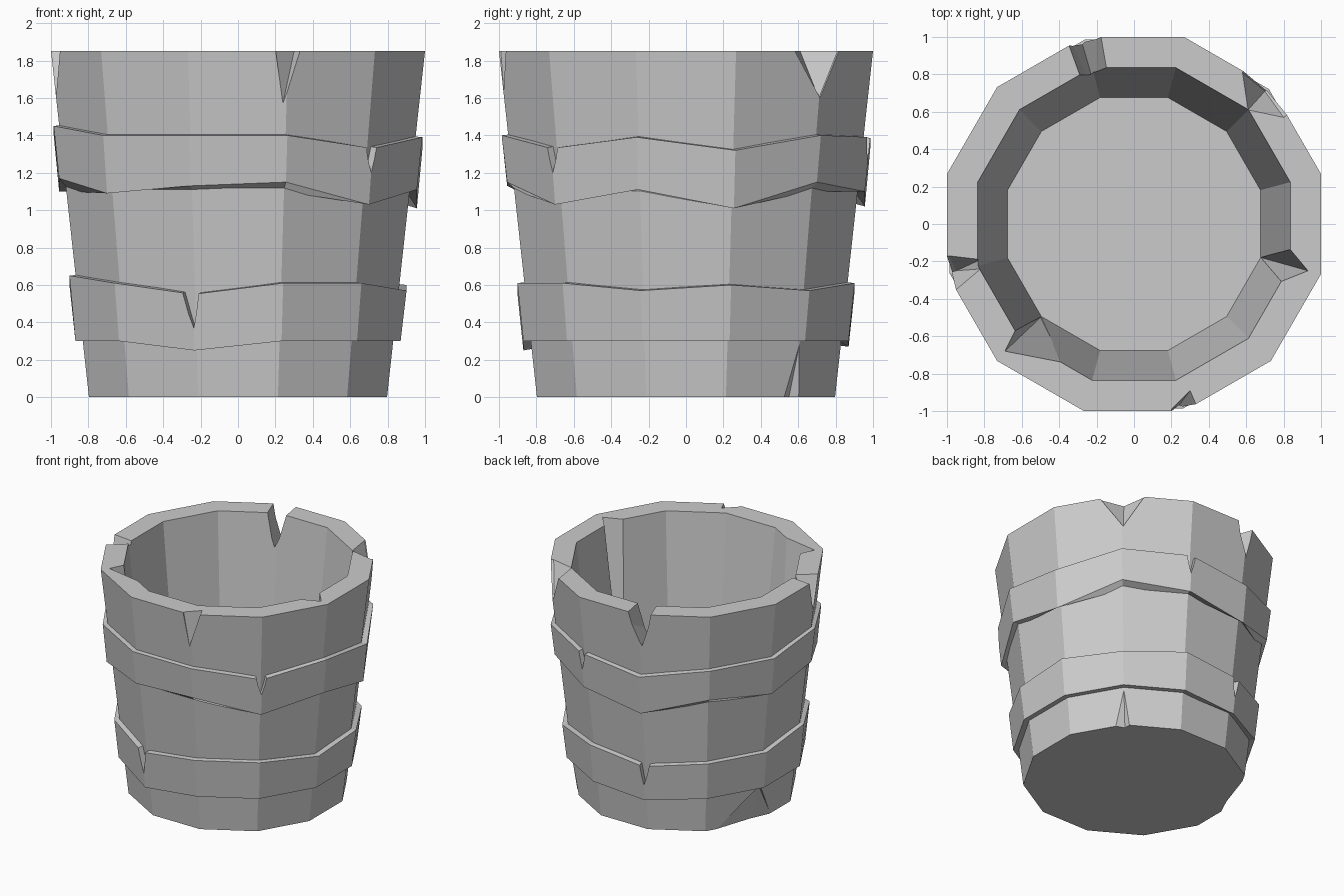
import bpy, bmesh
from math import cos, sin, radians
from mathutils import Vector

cube = bpy.data.objects.get("Cube")
if cube:
    bpy.data.objects.remove(cube, do_unlink=True)

SIDES = 12
HEIGHT = 1.85
FLOOR = 0.3

grey = bpy.data.materials.new("plain grey")
grey.use_nodes = True
grey.diffuse_color = (0.6, 0.6, 0.6, 1)
bsdf = next(n for n in grey.node_tree.nodes if n.type == 'BSDF_PRINCIPLED')
bsdf.inputs["Base Color"].default_value = grey.diffuse_color
bsdf.inputs["Roughness"].default_value = 0.9


def polar(angle, radius, z):
    a = radians(angle)
    return Vector((radius * cos(a), radius * sin(a), z))


def ring(bm, radius, heights):
    return [bm.verts.new(polar(15 + 30 * i, radius, z)) for i, z in enumerate(heights)]


def bridge(bm, a, b):
    for i in range(SIDES):
        j = (i + 1) % SIDES
        bm.faces.new((a[i], a[j], b[j], b[i]))


def finish(bm, name):
    bmesh.ops.recalc_face_normals(bm, faces=bm.faces[:])
    mesh = bpy.data.meshes.new(name)
    bm.to_mesh(mesh)
    bm.free()
    mesh.materials.append(grey)
    obj = bpy.data.objects.new(name, mesh)
    bpy.context.collection.objects.link(obj)
    return obj


def cut(obj, points):
    """Carve the convex hull of the points out of the object."""
    bm = bmesh.new()
    for p in points:
        bm.verts.new(p)
    res = bmesh.ops.convex_hull(bm, input=bm.verts[:])
    loose = [v for v in bm.verts if not v.link_faces]
    bmesh.ops.delete(bm, geom=loose, context='VERTS')
    cutter = finish(bm, "chip_cutter")
    cutter.hide_render = True
    mod = obj.modifiers.new("chip", 'BOOLEAN')
    mod.operation = 'DIFFERENCE'
    mod.solver = 'EXACT'
    mod.object = cutter
    bpy.context.view_layer.update()
    bpy.context.view_layer.objects.active = obj
    bpy.ops.object.modifier_apply(modifier=mod.name)
    bpy.data.objects.remove(cutter, do_unlink=True)


def chip(obj, tips, open_points, spread, lift):
    """Chip that opens sideways by spread and past the rim or base by lift."""
    pts = [Vector(p) for p in tips + open_points]
    pts += [Vector((x * spread, y * spread, z)) for x, y, z in open_points]
    edge = HEIGHT if lift > 0 else 0
    pts += [p + Vector((0, 0, lift)) for p in pts if abs(p.z - edge) < 0.01]
    cut(obj, pts)


def notch(obj, left, apex, right, r_in, r_out, top, low):
    """V-shaped split right through a wall or hoop."""
    pts = []
    for r in (r_in, r_out):
        pts += [polar(left, r, top), polar(right, r, top), polar(apex, r, low),
                polar(left, r, top + 0.2), polar(right, r, top + 0.2)]
    cut(obj, pts)


# Tapered tub with a flat inner floor
bm = bmesh.new()
outer_low = ring(bm, 0.825, [0] * SIDES)
outer_top = ring(bm, 1.035, [HEIGHT] * SIDES)
inner_top = ring(bm, 0.865, [HEIGHT] * SIDES)
inner_low = ring(bm, 0.70, [FLOOR] * SIDES)
bridge(bm, outer_low, outer_top)
bridge(bm, outer_top, inner_top)
bridge(bm, inner_top, inner_low)
bm.faces.new(outer_low)
bm.faces.new(inner_low)
tub = finish(bm, "tub_wall")

# Splits and chips in the rim
T = HEIGHT
notch(tub, 100, 106, 110, 0.7, 1.2, T, 1.58)
chip(tub, [(0.61, 0.61, T)], [(0.58, 0.81, T), (0.80, 0.57, T), (0.70, 0.71, 1.6)], 1.2, 0.1)
chip(tub, [(0.30, -0.89, T)], [(0.2, -0.99, T), (0.33, -0.96, T), (0.24, -0.97, 1.57)], 1.2, 0.1)
chip(tub, [(-0.82, -0.19, T), (-0.82, -0.24, T)],
     [(-0.99, -0.17, T), (-0.95, -0.35, T), (-0.95, -0.25, 1.6)], 1.2, 0.1)
# Inside corners worn away
chip(tub, [(0.93, -0.25, T)], [(0.83, -0.13, T), (0.78, -0.31, T), (0.68, -0.18, 0.32)], 0.9, 0.1)
chip(tub, [(-0.69, -0.68, T)], [(-0.63, -0.56, T), (-0.38, -0.74, T), (-0.5, -0.5, 0.32)], 0.9, 0.1)
# Chips along the base
chip(tub, [(0.55, 0.55, 0)], [(0.63, 0.52, 0), (0.55, 0.61, 0), (0.61, 0.61, 0.3)], 1.1, -0.1)
chip(tub, [(-0.73, 0.2, 0)], [(-0.63, 0.5, 0), (-0.8, 0.05, 0), (-0.81, 0.22, 0.3)], 1.1, -0.1)


def hoop(name, r_top, r_low, tops, lows, base):
    """Uneven hoop; its inner ring is buried in the tub wall."""
    bm = bmesh.new()
    r_in = r_low - 0.06
    a = ring(bm, r_in, [base] * SIDES)
    b = ring(bm, r_low, lows)
    c = ring(bm, r_top, tops)
    d = ring(bm, r_in, [z + 0.01 for z in tops])
    for p, q in ((a, b), (b, c), (c, d), (d, a)):
        bridge(bm, p, q)
    return finish(bm, name)


# Heights run around the corners from the left side through the back
upper = hoop("upper_hoop", 1.02, 0.99,
             [1.32, 1.4, 1.39, 1.33, 1.4, 1.4, 1.45, 1.4, 1.4, 1.4, 1.33, 1.39],
             [1.01, 1.15, 1.1, 1.02, 1.15, 1.1, 1.17, 1.09, 1.13, 1.15, 1.03, 1.11], 1.1)
lower = hoop("lower_hoop", 0.933, 0.9,
             [0.6, 0.57, 0.61, 0.56, 0.6, 0.6, 0.65, 0.61, 0.55, 0.61, 0.61, 0.57],
             [0.3, 0.3, 0.3, 0.27, 0.3, 0.3, 0.3, 0.3, 0.25, 0.3, 0.3, 0.3], 0.3)

# Splits in the hoops
notch(upper, 312.5, 315, 317.5, 0.85, 1.2, 1.36, 1.2)
notch(upper, 73, 75, 77, 0.85, 1.2, 1.4, 1.25)
notch(lower, 251, 255, 257, 0.8, 1.1, 0.57, 0.37)
notch(lower, 103, 105, 108, 0.8, 1.1, 0.58, 0.4)
